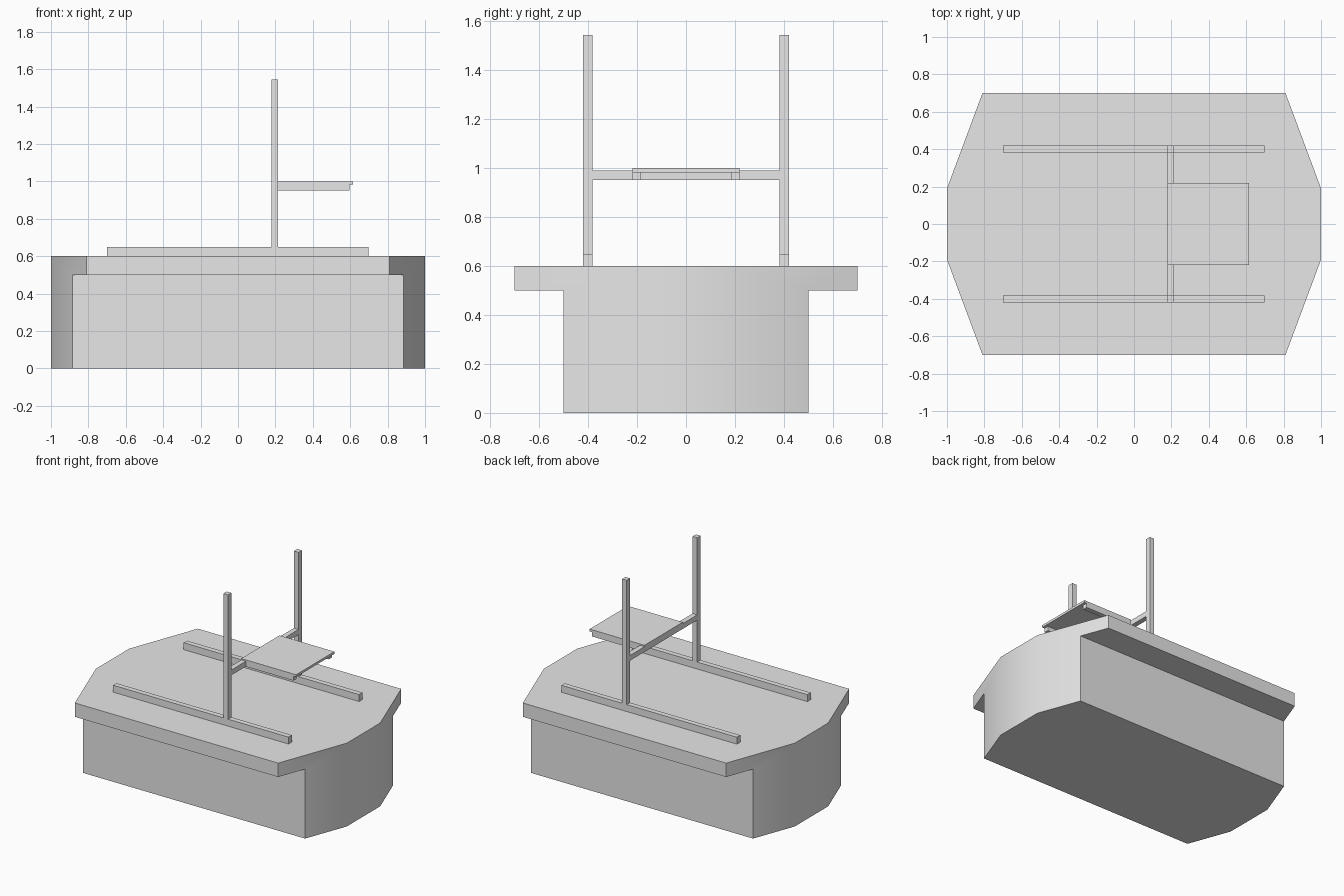
import bpy, bmesh
from mathutils import Vector

cube = bpy.data.objects.get("Cube")
if cube:
    bpy.data.objects.remove(cube, do_unlink=True)

grey = bpy.data.materials.new("light_grey")
grey.use_nodes = True
grey.diffuse_color = (0.8, 0.8, 0.8, 1)
grey.node_tree.nodes["Principled BSDF"].inputs["Base Color"].default_value = (0.8, 0.8, 0.8, 1)


def add_object(name, bm):
    bmesh.ops.recalc_face_normals(bm, faces=bm.faces)
    mesh = bpy.data.meshes.new(name)
    bm.to_mesh(mesh)
    bm.free()
    mesh.materials.append(grey)
    obj = bpy.data.objects.new(name, mesh)
    bpy.context.collection.objects.link(obj)
    return obj


def box(name, x, y, z):
    """Box from (low, high) ranges on each axis."""
    bm = bmesh.new()
    bmesh.ops.create_cube(bm, size=1)
    for v in bm.verts:
        v.co = [r[0] if c < 0 else r[1] for c, r in zip(v.co, (x, y, z))]
    return add_object(name, bm)


# Base: T-shaped section swept along x, with its four corners cut off
half = [(0.5, 0), (0.5, 0.5), (0.7, 0.5), (0.7, 0.6)]
section = half + [(-y, z) for y, z in reversed(half)]
bm = bmesh.new()
face = bm.faces.new([bm.verts.new((-1, y, z)) for y, z in section])
swept = bmesh.ops.extrude_face_region(bm, geom=[face], use_keep_orig=True)
bmesh.ops.translate(bm, vec=(2, 0, 0),
                    verts=[g for g in swept["geom"] if isinstance(g, bmesh.types.BMVert)])
for sx in (-1, 1):
    for sy in (-1, 1):
        cut = bmesh.ops.bisect_plane(
            bm, geom=bm.verts[:] + bm.edges[:] + bm.faces[:], dist=0.0001,
            plane_co=Vector((sx, sy * 0.19, 0)),
            plane_no=Vector((sx * 0.51, sy * 0.19, 0)).normalized(), clear_outer=True)
        rim = [g for g in cut["geom_cut"] if isinstance(g, bmesh.types.BMEdge)]
        bmesh.ops.edgeloop_fill(bm, edges=rim)
base = add_object("base", bm)

# Shallow corners at the ends are smooth, the rest stay sharp
bpy.ops.object.select_all(action="DESELECT")
base.select_set(True)
bpy.context.view_layer.objects.active = base
bpy.ops.object.shade_smooth_by_angle(angle=0.52)

# Mirrored rails, posts and seat supports
post_x = (0.178, 0.215)
for side, s in (("right", -1), ("left", 1)):
    label = "front" if s < 0 else "back"
    y = sorted((s * 0.382, s * 0.42))
    box(label + "_rail", (-0.7, 0.697), y, (0.6, 0.65))
    box(label + "_post", post_x, y, (0.65, 1.545))
    box(label + "_seat_support", (0.215, 0.595), sorted((s * 0.183, s * 0.218)), (0.952, 0.983))

# Crossbar between the posts, carrying the seat
box("crossbar", post_x, (-0.382, 0.382), (0.952, 0.99))
box("seat", (0.178, 0.615), (-0.218, 0.218), (0.983, 1.0))
